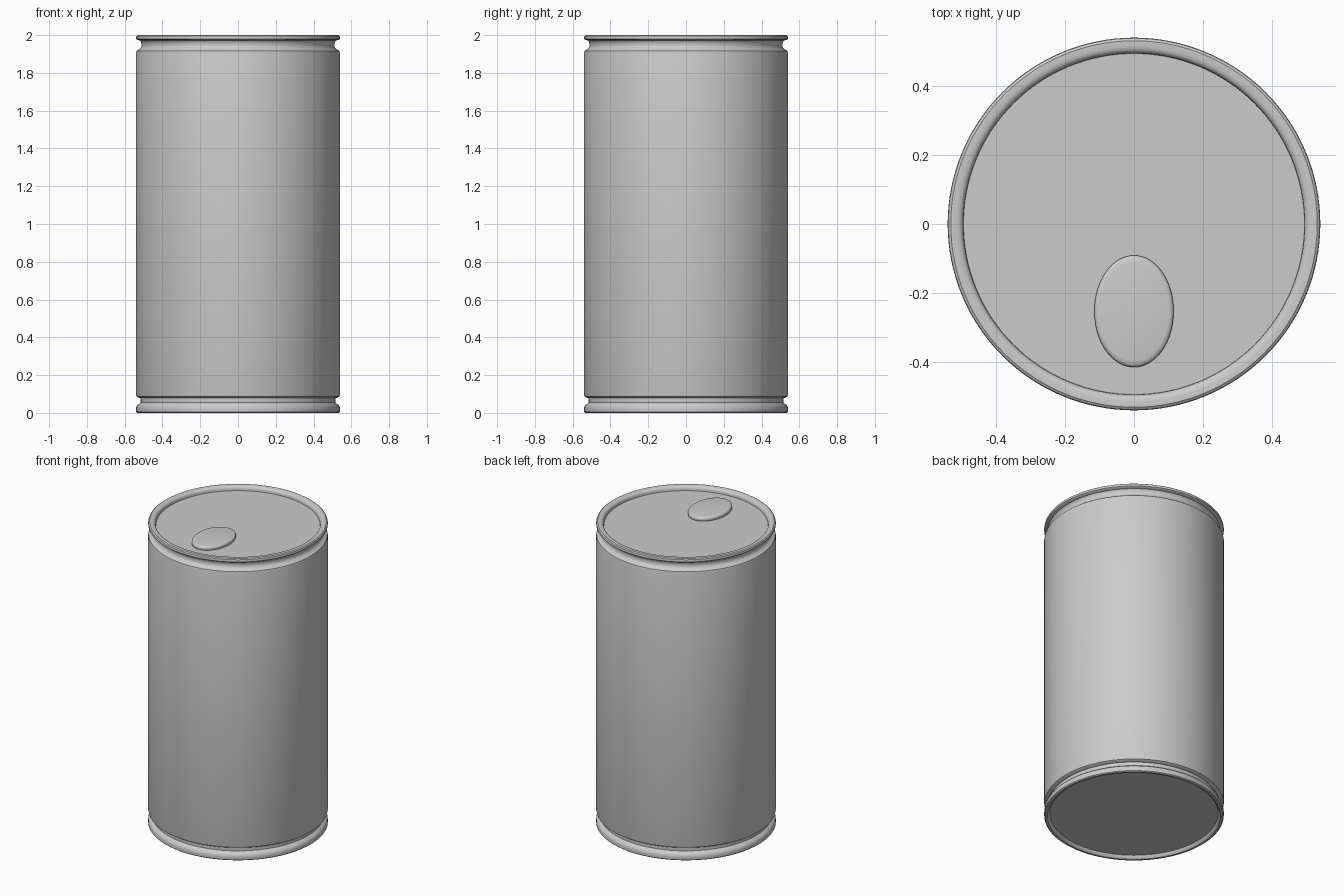
import bpy, bmesh, math
from mathutils import Matrix

if "Cube" in bpy.data.objects:
    bpy.data.objects.remove(bpy.data.objects["Cube"])


def lathe(name, profile, steps=128, angle=35):
    """Spin (radius, height) points around z; points at radius 0 close the ends."""
    bm = bmesh.new()
    rings = []
    for r, z in profile:
        if r == 0:
            rings.append([bm.verts.new((0, 0, z))])
        else:
            rings.append([bm.verts.new((r * math.cos(2 * math.pi * i / steps),
                                        r * math.sin(2 * math.pi * i / steps), z))
                          for i in range(steps)])
    for a, b in zip(rings, rings[1:]):
        for i in range(steps):
            j = (i + 1) % steps
            quad = [a[i % len(a)], a[j % len(a)], b[j % len(b)], b[i % len(b)]]
            bm.faces.new(list(dict.fromkeys(quad)))
    bmesh.ops.recalc_face_normals(bm, faces=bm.faces)
    mesh = bpy.data.meshes.new(name)
    bm.to_mesh(mesh)
    bm.free()
    obj = bpy.data.objects.new(name, mesh)
    bpy.context.collection.objects.link(obj)
    bpy.ops.object.select_all(action='DESELECT')
    obj.select_set(True)
    bpy.context.view_layer.objects.active = obj
    bpy.ops.object.shade_smooth_by_angle(angle=math.radians(angle))
    return obj


# can shell: recessed base, bottom rim, neck, body, neck, top rim, recessed lid
lathe("can_body", [
    (0, 0.02), (0.505, 0.02), (0.512, 0.006), (0.52, 0.0), (0.533, 0.0),
    (0.539, 0.005), (0.54, 0.015), (0.539, 0.03), (0.533, 0.042), (0.52, 0.05),
    (0.515, 0.054), (0.515, 0.078), (0.528, 0.081), (0.537, 0.087), (0.54, 0.098),
    (0.54, 1.904), (0.537, 1.915), (0.528, 1.922), (0.518, 1.927),
    (0.512, 1.938), (0.511, 1.95), (0.513, 1.963), (0.52, 1.972), (0.533, 1.975),
    (0.539, 1.98), (0.54, 1.988), (0.538, 1.995), (0.531, 2.0), (0.515, 2.0),
    (0.505, 1.998), (0.498, 1.992), (0.495, 1.984), (0.494, 1.972), (0, 1.972)])

# oval tab on the lid
tab = lathe("opening_tab", [
    (0, 1.965), (1, 1.965), (1, 1.985), (0.985, 1.99), (0.95, 1.994),
    (0.88, 1.996), (0, 1.996)], steps=64, angle=180)
tab.data.transform(Matrix.Translation((0, -0.253, 0)) @ Matrix.Diagonal((0.115, 0.162, 1, 1)))
